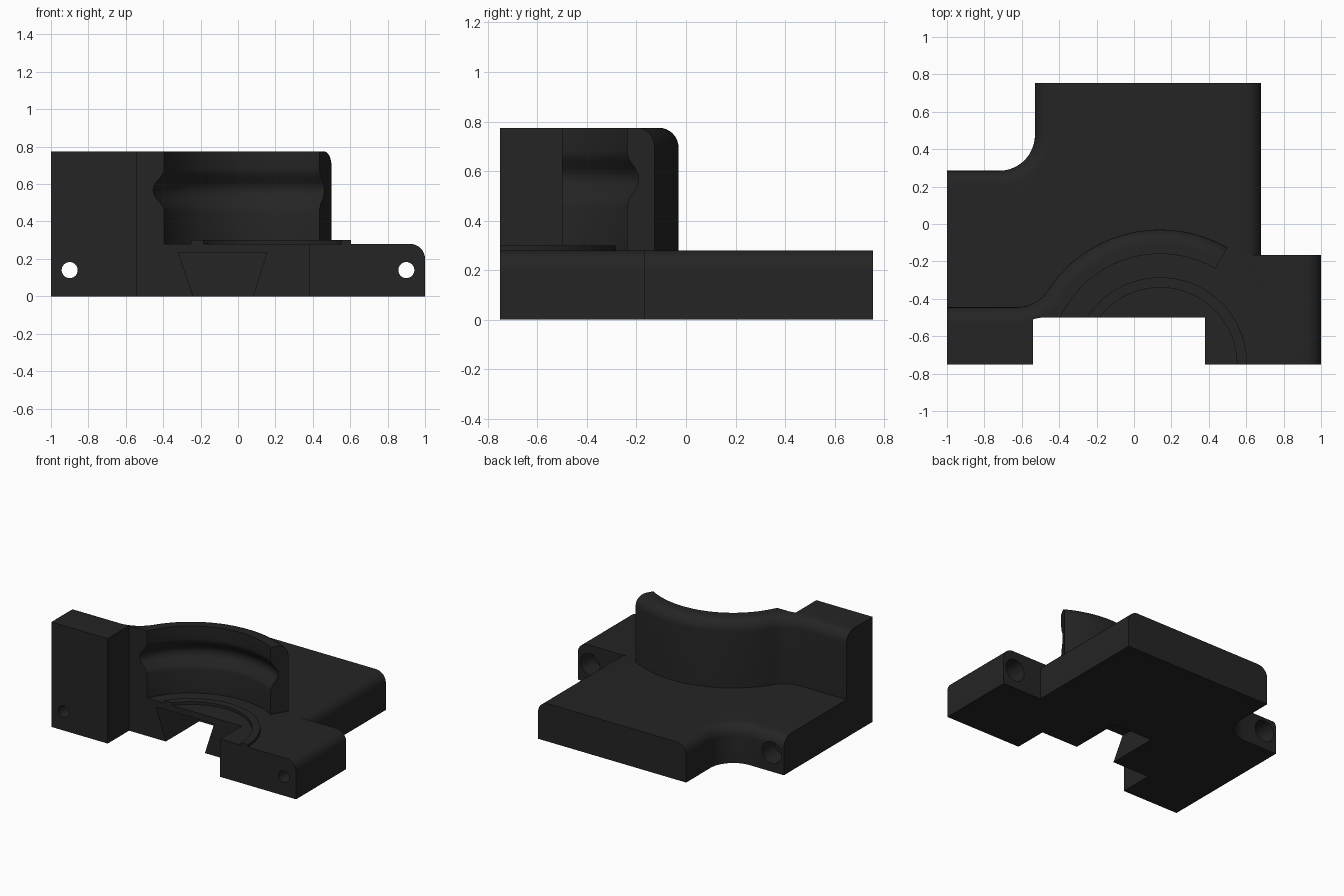
import bpy, bmesh, math
from mathutils import Vector, Matrix

if "Cube" in bpy.data.objects:
    bpy.data.objects.remove(bpy.data.objects["Cube"])

mat = bpy.data.materials.new("charcoal_plastic")
mat.diffuse_color = (0.018, 0.018, 0.018, 1)
mat.use_nodes = True
mat.node_tree.nodes["Principled BSDF"].inputs["Base Color"].default_value = mat.diffuse_color

TOP, WALL, ROUND = 0.28, 0.775, 0.08
CX, CY = 0.14, -0.75            # centre of the curved seat


def arc(cx, cy, r, a0, a1, n=32):
    """Points on an arc, angles in degrees."""
    return [(cx + r * math.cos(math.radians(a0 + (a1 - a0) * i / n)),
             cy + r * math.sin(math.radians(a0 + (a1 - a0) * i / n))) for i in range(n + 1)]


def finish(name, bm):
    bmesh.ops.recalc_face_normals(bm, faces=bm.faces[:])
    me = bpy.data.meshes.new(name)
    bm.to_mesh(me)
    bm.free()
    ob = bpy.data.objects.new(name, me)
    bpy.context.collection.objects.link(ob)
    me.materials.append(mat)
    return ob


def prism(name, pts, lo, hi, along="z", round_edge=None):
    """Extrude an outline along z or y, optionally rounding chosen top edges."""
    bm = bmesh.new()
    place = (lambda p: (p[0], p[1], lo)) if along == "z" else (lambda p: (p[0], lo, p[1]))
    face = bm.faces.new([bm.verts.new(place(p)) for p in pts])
    out = bmesh.ops.extrude_face_region(bm, geom=[face])
    move = Vector((0, 0, hi - lo)) if along == "z" else Vector((0, hi - lo, 0))
    bmesh.ops.translate(bm, vec=move, verts=[v for v in out["geom"] if isinstance(v, bmesh.types.BMVert)])
    bmesh.ops.recalc_face_normals(bm, faces=bm.faces[:])
    if round_edge:
        edges = [e for e in bm.edges if all(abs(v.co.z - hi) < 1e-5 for v in e.verts)
                 and round_edge(e.verts[0].co, e.verts[1].co)]
        bmesh.ops.bevel(bm, geom=edges, offset=ROUND, segments=8, profile=0.5, affect='EDGES')
    return finish(name, bm)


def cut(ob, cutter):
    """Subtract a helper solid and remove it."""
    mod = ob.modifiers.new("cut", 'BOOLEAN')
    mod.operation, mod.solver, mod.object = 'DIFFERENCE', 'EXACT', cutter
    cutter.hide_render = True
    bpy.context.view_layer.objects.active = ob
    bpy.ops.object.modifier_apply(modifier=mod.name)
    bpy.data.objects.remove(cutter)


def smooth(ob):
    bpy.ops.object.select_all(action='DESELECT')
    ob.select_set(True)
    bpy.context.view_layer.objects.active = ob
    bpy.ops.object.shade_smooth_by_angle(angle=math.radians(30))


# Base plate: two side flanges, back block, front notch
outline = [(-1, -0.75), (-0.54, -0.75), (-0.54, -0.5), (0.38, -0.5), (0.38, -0.75), (1, -0.75),
           (1, -0.165), (0.68, -0.165), (0.68, 0.755), (-0.53, 0.755)]
outline += arc(-0.72, 0.475, 0.19, 0, -90, 20) + [(-1, 0.285)]


def base_round(a, b):
    right = a.x > 0.99 and b.x > 0.99
    left = all(v.x < -0.52 and v.y > 0.28 for v in (a, b)) and abs(a.x - b.x) + abs(a.y - b.y) > 1e-4
    return right or left


base = prism("base_plate", outline, 0, TOP, round_edge=base_round)

# Rounded right edge of the back block
corner = arc(0.60, 0.20, ROUND, 90, 0, 8) + [(0.74, 0.20), (0.74, 0.34), (0.60, 0.34)]
cut(base, prism("edge_cutter", corner, -0.1649, 0.8, "y"))

# Dovetail slot under the notch
cut(base, prism("slot_cutter", [(-0.233, -0.02), (0.073, -0.02), (0.155, 0.235), (-0.32, 0.235)],
                -0.55, -0.11, "y"))

# Bolt holes with counterbores at the back
for x, back in ((-0.9, 0.285), (0.9, -0.165)):
    cut(base, prism("hole_cutter", arc(x, 0.14, 0.043, 0, 360, 32)[:-1], -0.8, back + 0.05, "y"))
    cut(base, prism("bore_cutter", arc(x, 0.14, 0.08, 0, 360, 32)[:-1], back - 0.15, back + 0.05, "y"))
smooth(base)

# Upright wall: square post blending into a curved seat
R_IN, R_OUT, FR = 0.59, 0.72, 0.202
fx, fy = -0.63, -0.445 + FR
blend = math.degrees(math.atan2(fy - CY, fx - CX))
start = 180 - math.degrees(math.asin(0.25 / R_IN))
inner = arc(CX, CY, R_IN, start, 60, 48)
outer = arc(CX, CY, R_OUT, 60, blend, 48)
fillet = arc(fx, fy, FR, blend - 180, -90, 16)[1:]
pts = [(-1, -0.75), (-0.54, -0.75), (-0.54, -0.5)] + inner + outer + fillet + [(-1, -0.445)]


def wall_round(a, b):
    def on_back(v):
        ring = abs(math.hypot(v.x - CX, v.y - CY) - R_OUT) < 1e-3 and v.x > -0.48
        bend = abs(math.hypot(v.x - fx, v.y - fy) - FR) < 1e-3
        return ring or bend or abs(v.y + 0.445) < 1e-3
    return on_back(a) and on_back(b)


wall = prism("curved_wall", pts, TOP, WALL, round_edge=wall_round)

# Rounded groove around the inside of the seat
profile = [(0.50, 0.44), (0.585, 0.44), (0.593, 0.47), (0.605, 0.495), (0.63, 0.525), (0.641, 0.545),
           (0.645, 0.567), (0.641, 0.59), (0.63, 0.61), (0.605, 0.64), (0.593, 0.665), (0.585, 0.70), (0.50, 0.70)]
bm = bmesh.new()
vs = [bm.verts.new((CX + r, CY, z)) for r, z in profile]
es = [bm.edges.new((vs[i], vs[(i + 1) % len(vs)])) for i in range(len(vs))]
bmesh.ops.spin(bm, geom=vs + es, cent=(CX, CY, 0), axis=(0, 0, 1), angle=2 * math.pi,
               steps=128, use_merge=True)
bmesh.ops.remove_doubles(bm, verts=bm.verts[:], dist=1e-5)
cut(wall, finish("groove_cutter", bm))
smooth(wall)

# Low raised lip on the plate, concentric with the seat
ends = [180 - math.degrees(math.asin(0.25 / r)) for r in (0.465, 0.41)]
lip = prism("seat_lip", arc(CX, CY, 0.465, 0, ends[0], 48) + arc(CX, CY, 0.41, ends[1], 0, 48), TOP, 0.30)
smooth(lip)
